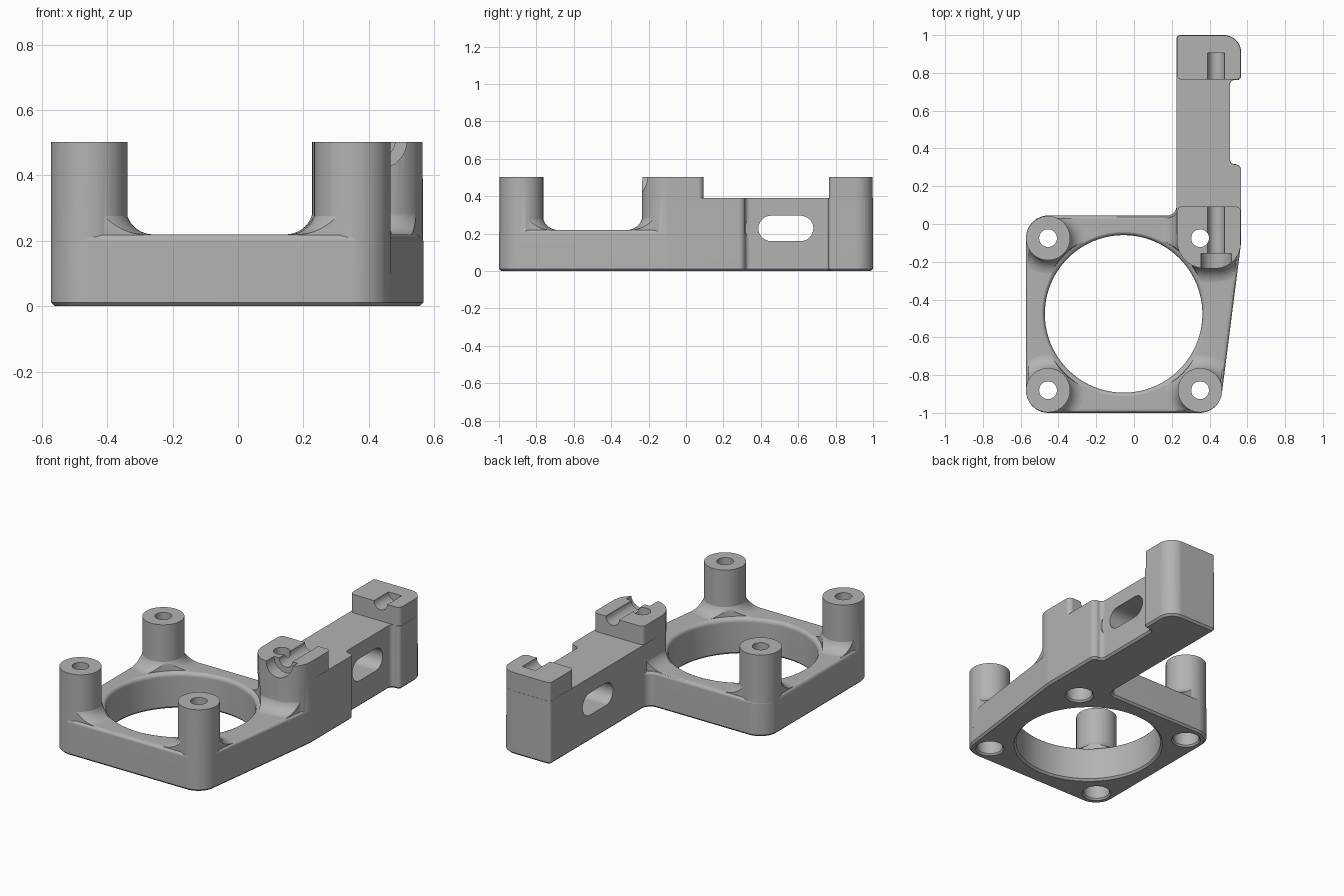
import bpy, bmesh, math
from mathutils import Vector

if "Cube" in bpy.data.objects:
    bpy.data.objects.remove(bpy.data.objects["Cube"], do_unlink=True)

grey = bpy.data.materials.new("plain grey")
grey.use_nodes = True
grey.diffuse_color = (0.45, 0.45, 0.45, 1)
grey.node_tree.nodes["Principled BSDF"].inputs["Base Color"].default_value = (0.45, 0.45, 0.45, 1)


def rounded(corners, steps=8):
    """Counter-clockwise polygon whose corners (x, y, radius) are filleted."""
    pts = []
    for i, (x, y, r) in enumerate(corners):
        p = Vector((x, y))
        if r == 0:
            pts.append(p)
            continue
        a = (Vector(corners[i - 1][:2]) - p).normalized()
        b = (Vector(corners[(i + 1) % len(corners)][:2]) - p).normalized()
        h = a.angle(b) / 2
        c = p + (a + b).normalized() * r / math.sin(h)
        t = r / math.tan(h)
        s, e = p + a * t - c, p + b * t - c
        pts += [c + s.lerp(e, k / steps).normalized() * r for k in range(steps + 1)]
    return pts


def circle(u, v, r, n=64):
    return [Vector((u + r * math.cos(math.tau * k / n), v + r * math.sin(math.tau * k / n)))
            for k in range(n)]


def stadium(u0, u1, v, r, n=16):
    pts = []
    for u, start in ((u1, -math.pi / 2), (u0, math.pi / 2)):
        for k in range(n + 1):
            a = start + math.pi * k / n
            pts.append(Vector((u + r * math.cos(a), v + r * math.sin(a))))
    return pts


def offset(pts, d):
    out = []
    for i, p in enumerate(pts):
        a = (p - pts[i - 1]).normalized()
        b = (pts[(i + 1) % len(pts)] - p).normalized()
        n = Vector((a.y + b.y, -a.x - b.x)).normalized()
        out.append(p + n * d / max(0.3, n.dot(Vector((a.y, -a.x)))))
    return out


def loft(name, outline, levels, axis="z"):
    """Stack offset copies of an outline: levels are (offset, height) pairs."""
    bm = bmesh.new()
    rings = []
    for d, w in levels:
        ring = []
        for p in offset(outline, d):
            co = {"z": (p.x, p.y, w), "x": (w, p.x, p.y), "y": (p.y, w, p.x)}[axis]
            ring.append(bm.verts.new(co))
        rings.append(ring)
    n = len(outline)
    for lo, hi in zip(rings, rings[1:]):
        for i in range(n):
            j = (i + 1) % n
            bm.faces.new((lo[i], lo[j], hi[j], hi[i]))
    bm.faces.new(rings[0][::-1])
    bm.faces.new(rings[-1])
    mesh = bpy.data.meshes.new(name)
    bm.to_mesh(mesh)
    bm.free()
    mesh.materials.append(grey)
    obj = bpy.data.objects.new(name, mesh)
    bpy.context.collection.objects.link(obj)
    return obj


def activate(obj):
    bpy.ops.object.select_all(action="DESELECT")
    obj.select_set(True)
    bpy.context.view_layer.objects.active = obj


def combine(obj, tool, operation):
    activate(obj)
    mod = obj.modifiers.new("combine", "BOOLEAN")
    mod.operation, mod.object, mod.solver = operation, tool, "EXACT"
    bpy.ops.object.modifier_apply(modifier=mod.name)
    bpy.data.objects.remove(tool, do_unlink=True)


# Outlines
arm_end = [(0.567, 0.317, 0.033), (0.508, 0.317, 0.024), (0.508, 0.762, 0.024),
           (0.567, 0.762, 0.02), (0.567, 1, 0.09), (0.225, 1, 0.02)]
plan = rounded([(-0.572, -1, 0.118), (0.452, -1, 0.118), (0.567, -0.1, 0.1)] + arm_end
               + [(0.225, 0.045, 0.05), (-0.572, 0.045, 0.118)])
arm_plan = rounded([(0.225, -0.05, 0), (0.567, -0.05, 0)] + arm_end)
block_plan = rounded([(0.225, -0.237, 0.15), (0.567, -0.237, 0.135),
                      (0.567, 0.095, 0.03), (0.225, 0.095, 0.03)], 12)
end_plan = rounded([(0.225, 0.762, 0.03), (0.567, 0.762, 0.03),
                    (0.567, 1, 0.09), (0.225, 1, 0.02)])
left, right, front, back = -0.455, 0.35, -0.88, -0.075
posts = [(left, front), (left, back), (right, front)]

# Base plate with chamfered bottom and rounded top edge
body = loft("fan_mount_bracket", plan, [(-0.012, 0), (0, 0.012), (0, 0.2), (-0.003, 0.21),
                                        (-0.009, 0.217), (-0.02, 0.22)])

# Arm and the two raised blocks
combine(body, loft("arm", arm_plan, [(-0.001, 0.05), (-0.001, 0.39)]), "UNION")
combine(body, loft("end_block", end_plan, [(-0.002, 0.25), (-0.002, 0.503)]), "UNION")
combine(body, loft("corner_block", block_plan, [(-0.002, 0.1), (-0.002, 0.503)]), "UNION")

# Posts, and flared feet trimmed to the plate outline
flare = [(0.08, 0.1)]
for k in range(11):
    t = math.pi / 2 * (1 - k / 10)
    flare.append((-0.004 + 0.084 * (1 - math.cos(t)), 0.3 - 0.0805 * math.sin(t)))
for outline in [circle(x, y, 0.117) for x, y in posts] + [block_plan]:
    foot = loft("flared_foot", outline, flare)
    combine(foot, loft("trim", plan, [(-0.013, 0.05), (-0.013, 0.6)]), "INTERSECT")
    combine(body, foot, "UNION")
for x, y in posts:
    combine(body, loft("post", circle(x, y, 0.117), [(0, 0.1), (0, 0.503)]), "UNION")

# Large round opening with eased rims
combine(body, loft("opening", circle(-0.055, -0.476, 0.417, 96),
                   [(0.013, -0.001), (0, 0.012), (0, 0.195), (0.003, 0.207), (0.01, 0.216),
                    (0.025, 0.222), (0.028, 0.26), (0, 0.6)]), "DIFFERENCE")

# Stepped screw holes
for x, y in posts + [(right, back)]:
    combine(body, loft("screw_hole", circle(x, y, 0.047, 40),
                       [(0.04, -0.005), (0.028, 0.01), (0.028, 0.25), (0, 0.251), (0, 0.6)]),
            "DIFFERENCE")

# Slot through the arm with shallow clearance
combine(body, loft("slot", stadium(0.455, 0.613, 0.228, 0.068), [(0, 0.1), (0, 0.7)], "x"),
        "DIFFERENCE")
combine(body, loft("slot_clearance", stadium(0.417, 0.648, 0.228, 0.1),
                   [(0, 0.509), (0, 0.7)], "x"), "DIFFERENCE")

# Half-round rod groove and its wider mouth
for r, start, end in ((0.045, -0.2, 0.905), (0.08, -0.4, -0.157)):
    combine(body, loft("groove", circle(0.503, 0.435, r), [(0, start), (0, end)], "y"),
            "DIFFERENCE")

# Smooth shading with sharp edges kept
activate(body)
bpy.ops.object.shade_smooth_by_angle(angle=math.radians(32))
normals = body.modifiers.new("weighted_normals", "WEIGHTED_NORMAL")
normals.keep_sharp = True
